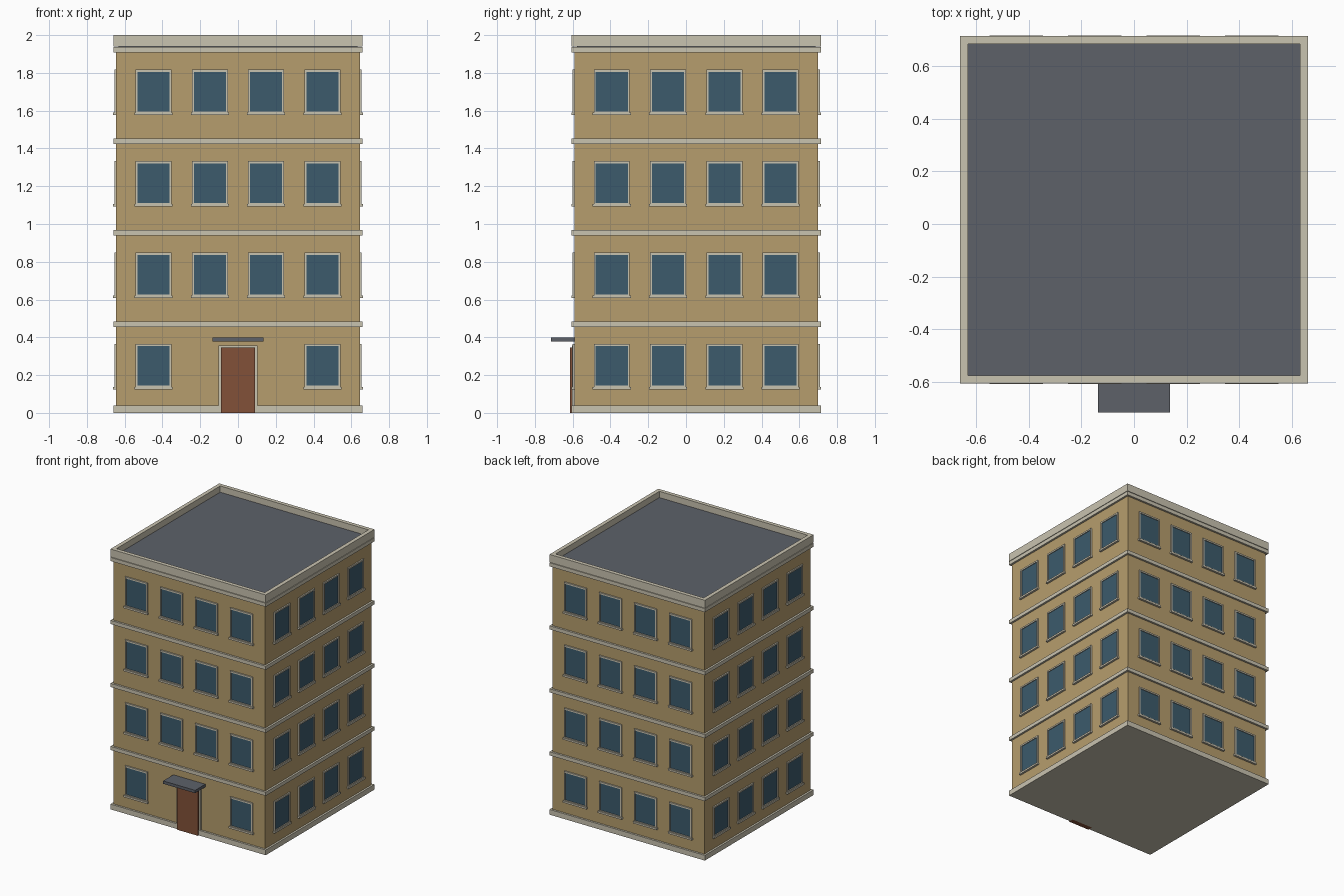
import bpy
import bmesh
from math import pi
from mathutils import Matrix, Vector

default = bpy.data.objects.get("Cube")
if default:
    bpy.data.objects.remove(default, do_unlink=True)


def material(name, rgb):
    linear = [((c / 255 + 0.055) / 1.055) ** 2.4 for c in rgb] + [1]
    mat = bpy.data.materials.new(name)
    mat.use_nodes = True
    mat.diffuse_color = linear
    shader = mat.node_tree.nodes["Principled BSDF"]
    shader.inputs["Base Color"].default_value = linear
    shader.inputs["Roughness"].default_value = 0.8
    return mat


WALL = material("ochre wall", (182, 157, 109))
TRIM = material("pale stone trim", (201, 195, 176))
GLASS = material("blue glass", (60, 91, 108))
DOOR = material("brown door", (130, 81, 56))
ROOF = material("grey roofing", (93, 97, 105))

CENTRE = Vector((0, 0.054, 0))   # the canopy shifts the block backwards
HALF = 0.645                     # half width of the walls
LEDGE = 0.66                     # half width of the stone courses
STOREY = 0.484


def box(bm, x, y, z, turn=0):
    """Add a box from (low, high) ranges, turned about the block's axis."""
    size = [b - a for a, b in (x, y, z)]
    mid = Vector([(a + b) / 2 for a, b in (x, y, z)])
    matrix = (Matrix.Translation(CENTRE) @ Matrix.Rotation(turn, 4, "Z")
              @ Matrix.Translation(mid) @ Matrix.Diagonal((*size, 1)))
    bmesh.ops.create_cube(bm, size=1, matrix=matrix)


def ring(bm, outer, inner, z):
    """Add a square ring of four mitre-free walls."""
    box(bm, (-outer, outer), (-outer, -inner), z)
    box(bm, (-outer, outer), (inner, outer), z)
    box(bm, (-outer, -inner), (-inner, inner), z)
    box(bm, (inner, outer), (-inner, inner), z)


def finish(name, bm, mat):
    mesh = bpy.data.meshes.new(name)
    bm.to_mesh(mesh)
    bm.free()
    mesh.materials.append(mat)
    obj = bpy.data.objects.new(name, mesh)
    bpy.context.collection.objects.link(obj)
    return obj


def block(name, mat, x, y, z):
    bm = bmesh.new()
    box(bm, x, y, z)
    return finish(name, bm, mat)


def square_slab(name, mat, half, z):
    return block(name, mat, (-half, half), (-half, half), z)


# Main block, stone courses and roof
square_slab("walls", WALL, HALF, (0.02, 1.938))
square_slab("base_course", TRIM, LEDGE, (0, 0.04))
for floor in range(1, 4):
    z = floor * STOREY
    square_slab(f"floor_course_{floor}", TRIM, LEDGE, (z - 0.028, z))
square_slab("cornice", TRIM, LEDGE, (1.908, 1.936))
square_slab("roof_deck", ROOF, 0.632, (1.93, 1.952))
bm = bmesh.new()
ring(bm, LEDGE, 0.63, (1.94, 2.0))
finish("parapet", bm, TRIM)


# Windows: glass pane, frame of three bars and a projecting sill
SIDES = {"front": 0, "left": pi / 2, "back": pi, "right": -pi / 2}
COLUMNS = [(i - 1.5) * 0.298 for i in range(4)]
OUT, IN = 0.095, 0.085
BOTTOM, TOP = 0.138, 0.365

for side, turn in SIDES.items():
    panes, frames, sills = bmesh.new(), bmesh.new(), bmesh.new()
    for floor in range(4):
        low, high = floor * STOREY + BOTTOM, floor * STOREY + TOP
        for cx in COLUMNS:
            if side == "front" and floor == 0 and abs(cx) < 0.2:
                continue      # the entrance takes the middle of this storey
            face = (-HALF - 0.010, -HALF + 0.01)
            box(panes, (cx - IN, cx + IN), (-HALF - 0.004, -HALF + 0.01),
                (low, high - 0.012), turn)
            for a, b in ((-OUT, -IN), (IN, OUT)):
                box(frames, (cx + a, cx + b), face, (low, high), turn)
            box(frames, (cx - IN, cx + IN), face, (high - 0.012, high), turn)
            box(frames, (cx - IN, cx + IN), face, (low, low + 0.006), turn)
            box(sills, (cx - 0.101, cx + 0.101), (-0.661, -HALF + 0.01),
                (low - 0.014, low), turn)
    finish(f"{side}_window_panes", panes, GLASS)
    finish(f"{side}_window_frames", frames, TRIM)
    finish(f"{side}_window_sills", sills, TRIM)

# Entrance: door, surround and canopy
block("door", DOOR, (-0.09, 0.09), (-0.669, -0.63), (0, 0.346))
bm = bmesh.new()
for a, b in ((-0.102, -0.09), (0.09, 0.102)):
    box(bm, (a, b), (-0.658, -0.63), (0.01, 0.358))
box(bm, (-0.09, 0.09), (-0.658, -0.63), (0.346, 0.358))
finish("door_surround", bm, TRIM)
block("entrance_canopy", ROOF, (-0.136, 0.136), (-0.769, -0.64), (0.378, 0.4))
